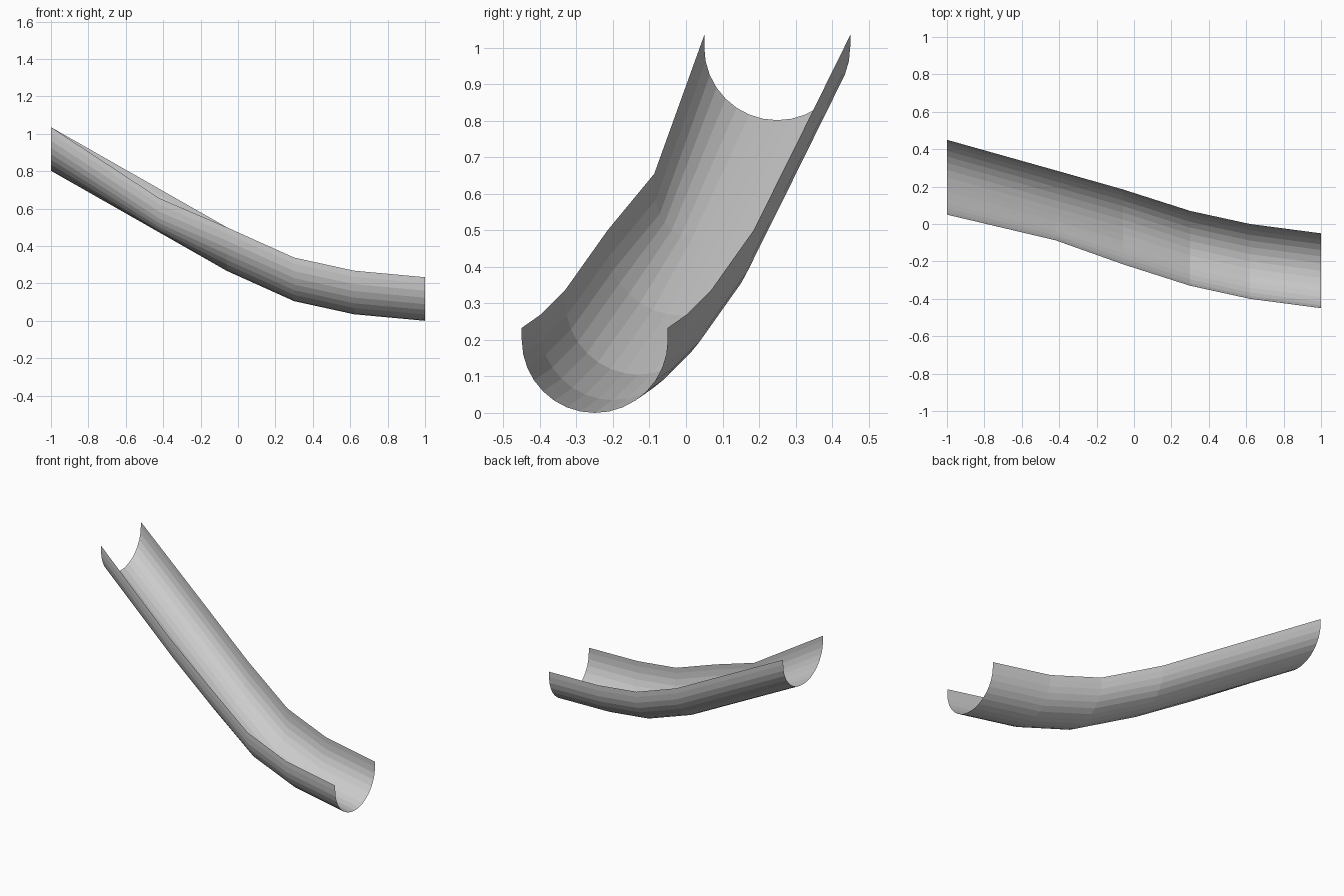
import bpy, bmesh, math

if "Cube" in bpy.data.objects:
    bpy.data.objects.remove(bpy.data.objects["Cube"])

R, LIP, N = 0.20, 0.033, 16

# Half-pipe cross-section (y, z): semicircle with a short upright lip each side
profile = [(-R, R + LIP)]
for i in range(N + 1):
    a = math.pi * i / N
    profile.append((-R * math.cos(a), R - R * math.sin(a)))
profile.append((R, R + LIP))

# Path stations: x, centre y, bottom z, dip of the near wall (y, z)
stations = [
    (-1.00, 0.25, 0.802, 0, 0),
    (-0.42, 0.087, 0.472, 0.026, -0.05),
    (-0.06, -0.015, 0.267, 0, 0),
    (0.30, -0.13, 0.105, 0, 0),
    (0.62, -0.20, 0.035, 0, 0),
    (1.00, -0.25, 0.0, 0, 0),
]

bm = bmesh.new()
rings = []
for x, cy, z0, dy, dz in stations:
    ring = []
    for i, (y, z) in enumerate(profile):
        w = max(0.0, min(1.0, (8 - i) / 5))   # only the near wall dips
        ring.append(bm.verts.new((x, cy + y + dy * w, z0 + z + dz * w)))
    rings.append(ring)

# Skin the stations into one open trough
for a, b in zip(rings, rings[1:]):
    for i in range(len(profile) - 1):
        bm.faces.new((a[i], b[i], b[i + 1], a[i + 1]))

bmesh.ops.recalc_face_normals(bm, faces=bm.faces)
mesh = bpy.data.meshes.new("slide_trough")
bm.to_mesh(mesh)
bm.free()
slide = bpy.data.objects.new("slide_trough", mesh)
bpy.context.collection.objects.link(slide)
